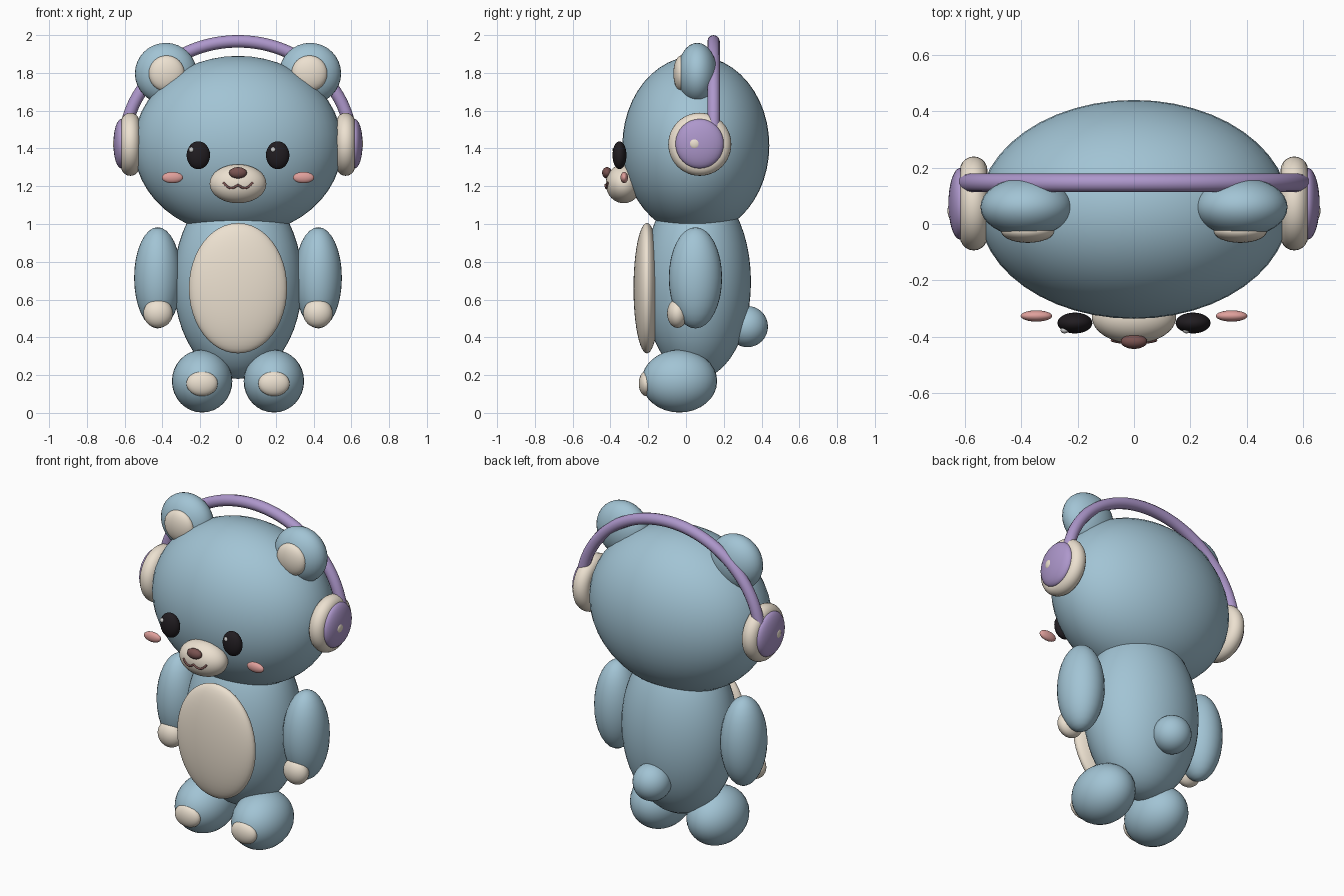
import bpy
import math

if "Cube" in bpy.data.objects:
    bpy.data.objects.remove(bpy.data.objects["Cube"])


def material(name, rgb):
    m = bpy.data.materials.new(name)
    m.diffuse_color = (*rgb, 1)
    m.use_nodes = True
    m.node_tree.nodes["Principled BSDF"].inputs["Base Color"].default_value = m.diffuse_color
    return m


BLUE = material("blue_fur", (0.36, 0.55, 0.66))
CREAM = material("cream", (0.84, 0.75, 0.63))
PURPLE = material("purple", (0.42, 0.31, 0.60))
BLACK = material("black", (0.015, 0.012, 0.015))
BROWN = material("brown", (0.19, 0.085, 0.08))
PINK = material("pink", (0.74, 0.35, 0.33))
WHITE = material("white", (0.95, 0.95, 0.95))


def blob(name, center, radii, mat, segments=48):
    """Smooth ellipsoid with its radii baked into the mesh."""
    bpy.ops.mesh.primitive_uv_sphere_add(segments=segments, ring_count=segments // 2, location=center)
    ob = bpy.context.object
    ob.name = name
    ob.scale = radii
    bpy.ops.object.transform_apply(location=False, rotation=False, scale=True)
    bpy.ops.object.shade_smooth()
    ob.data.materials.append(mat)
    return ob


def pair(name, center, radii, mat, segments=32):
    """The same ellipsoid on both sides of x = 0."""
    x, y, z = center
    for side, s in (("right", -1), ("left", 1)):
        blob(f"{side}_{name}", (s * x, y, z), radii, mat, segments)


def tube(name, points, radius, mat):
    """Round tube along a smooth path."""
    cu = bpy.data.curves.new(name, 'CURVE')
    cu.dimensions = '3D'
    cu.bevel_depth = radius
    cu.bevel_resolution = 4
    cu.use_fill_caps = True
    sp = cu.splines.new('POLY')
    sp.points.add(len(points) - 1)
    for p, co in zip(sp.points, points):
        p.co = (*co, 1)
    sp.use_smooth = True
    cu.materials.append(mat)
    ob = bpy.data.objects.new(name, cu)
    bpy.context.collection.objects.link(ob)
    return ob


# Head, body, belly patch and tail
blob("head", (0, 0.052, 1.415), (0.552, 0.389, 0.475), BLUE)
blob("body", (0, 0.06, 0.695), (0.34, 0.284, 0.515), BLUE)
blob("belly_patch", (0, -0.207, 0.66), (0.26, 0.071, 0.345), CREAM)
blob("tail", (0, 0.325, 0.457), (0.109, 0.109, 0.109), BLUE, 32)

# Limbs
pair("arm", (0.425, 0.05, 0.715), (0.125, 0.141, 0.268), BLUE)
pair("hand", (0.423, -0.045, 0.527), (0.078, 0.055, 0.077), CREAM)
pair("foot", (0.19, -0.035, 0.168), (0.16, 0.2, 0.166), BLUE)
pair("foot_pad", (0.19, -0.212, 0.155), (0.083, 0.038, 0.066), CREAM)

# Ears
pair("ear", (0.382, 0.06, 1.797), (0.164, 0.105, 0.162), BLUE)
pair("inner_ear", (0.378, -0.025, 1.797), (0.095, 0.042, 0.095), CREAM)

# Face
pair("eye", (0.21, -0.352, 1.364), (0.062, 0.037, 0.074), BLACK)
for side, x in (("right", -0.247), ("left", 0.187)):
    blob(f"{side}_eye_highlight", (x, -0.378, 1.393), (0.014, 0.011, 0.014), WHITE, 16)
pair("cheek", (0.347, -0.327, 1.246), (0.056, 0.02, 0.03), PINK)
MC, MR = (0, -0.33, 1.213), (0.15, 0.095, 0.103)
blob("muzzle", MC, MR, CREAM)
blob("nose", (0, -0.418, 1.271), (0.047, 0.026, 0.03), BROWN, 32)

# Mouth: a wavy line lying on the muzzle surface
mouth = []
for i in range(41):
    x = -0.078 + 0.156 * i / 40
    t = abs(x) / 0.078
    z = 1.207 - 0.018 * math.sin(math.pi * t) + 0.013 * t ** 3
    k = 1 - ((x - MC[0]) / MR[0]) ** 2 - ((z - MC[2]) / MR[2]) ** 2
    mouth.append((x, MC[1] - MR[1] * math.sqrt(max(k, 0)) - 0.001, z))
tube("mouth", mouth, 0.006, BROWN)

# Headphones: ring cushions, domed cups with a small knob, and the band
for side, s in (("right", -1), ("left", 1)):
    bpy.ops.mesh.primitive_torus_add(major_radius=0.118, minor_radius=0.049,
                                     major_segments=48, minor_segments=20,
                                     location=(s * 0.57, 0.073, 1.422),
                                     rotation=(0, math.pi / 2, 0))
    cushion = bpy.context.object
    cushion.name = f"{side}_ear_cushion"
    bpy.ops.object.shade_smooth()
    cushion.data.materials.append(CREAM)
pair("ear_cup", (0.617, 0.072, 1.425), (0.043, 0.128, 0.131), PURPLE)
pair("ear_cup_knob", (0.65, 0.047, 1.425), (0.013, 0.03, 0.03), CREAM, 24)
band = []
for i in range(65):
    a = math.radians(4 + 172 * i / 64)
    band.append((0.6 * math.cos(a), 0.146, 1.42 + 0.547 * math.sin(a)))
tube("headband", band, 0.033, PURPLE)
